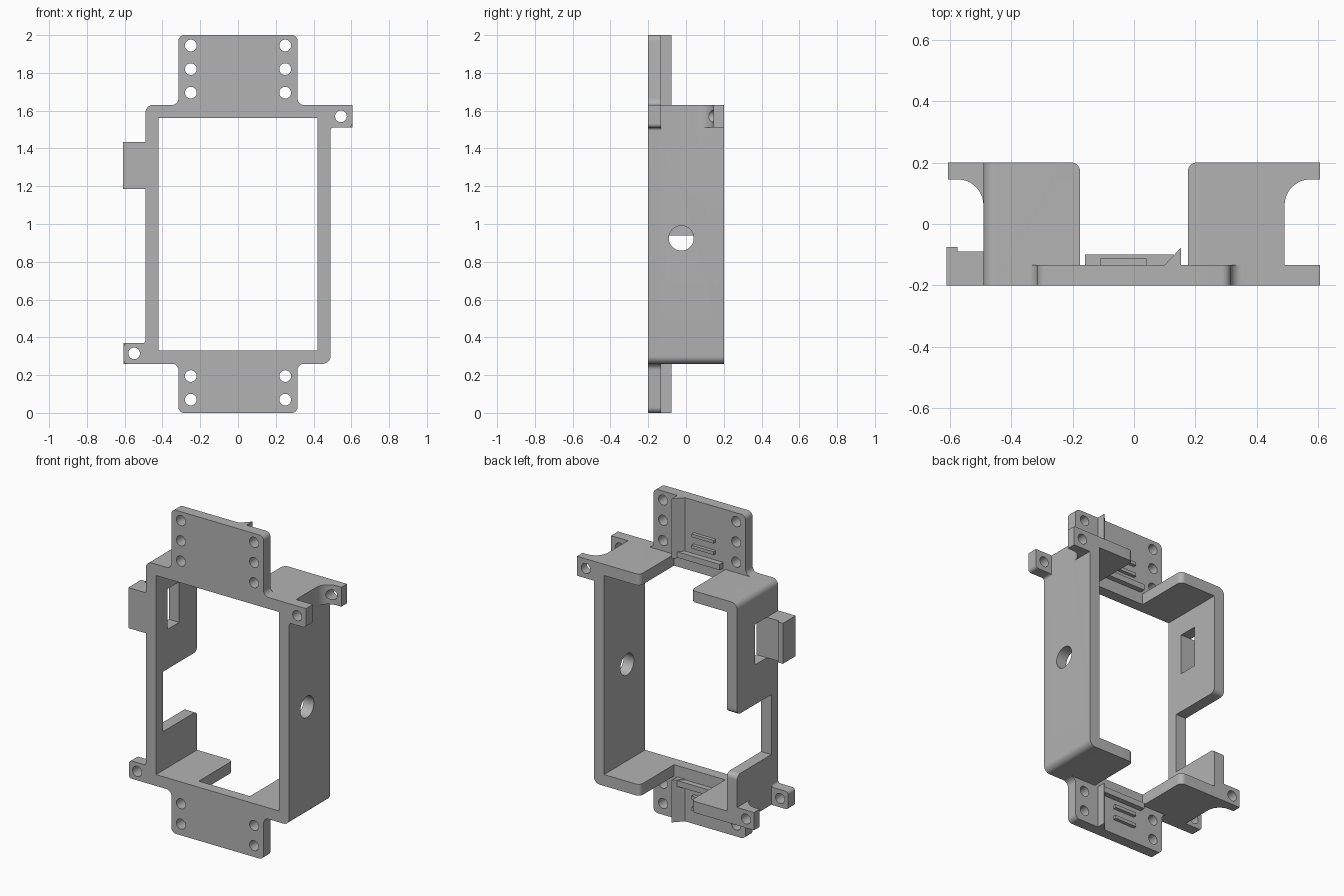
import bpy, bmesh, math
from mathutils import Vector

cube = bpy.data.objects.get("Cube")
if cube:
    bpy.data.objects.remove(cube)

grey = bpy.data.materials.new("plain_grey")
grey.use_nodes = True
GREY = (0.45, 0.45, 0.45, 1)
grey.diffuse_color = GREY
grey.node_tree.nodes["Principled BSDF"].inputs["Base Color"].default_value = GREY

FRONT, BACK, PLATE = -0.2, 0.2, -0.133   # depth of front face, back edge, plate rear


def rounded(corners, steps=8):
    """Right-angled outline with a fillet radius at each corner (u, v, r)."""
    pts = []
    for i, (u, v, r) in enumerate(corners):
        p = Vector((u, v))
        if not r:
            pts.append(p)
            continue
        a = (Vector(corners[i - 1][:2]) - p).normalized()
        b = (Vector(corners[(i + 1) % len(corners)][:2]) - p).normalized()
        c = p + r * (a + b)
        for k in range(steps + 1):
            t = math.pi / 2 * k / steps
            pts.append(c - r * (b * math.cos(t) + a * math.sin(t)))
    return pts


def extrude(name, pts, axis, lo, hi):
    """Prism from a 2D outline along the given axis."""
    place = {"x": lambda u, v, w: (w, u, v),
             "y": lambda u, v, w: (u, w, v),
             "z": lambda u, v, w: (u, v, w)}[axis]
    bm = bmesh.new()
    rings = [[bm.verts.new(place(p[0], p[1], w)) for p in pts] for w in (lo, hi)]
    bm.faces.new(rings[0])
    bm.faces.new(rings[1])
    for i in range(len(pts)):
        bm.faces.new((rings[0][i - 1], rings[0][i], rings[1][i], rings[1][i - 1]))
    bmesh.ops.recalc_face_normals(bm, faces=bm.faces)
    mesh = bpy.data.meshes.new(name)
    bm.to_mesh(mesh)
    bm.free()
    mesh.materials.append(grey)
    ob = bpy.data.objects.new(name, mesh)
    bpy.context.collection.objects.link(ob)
    return ob


def box(name, x0, x1, y0, y1, z0, z1):
    return extrude(name, [(x0, y0), (x1, y0), (x1, y1), (x0, y1)], "z", z0, z1)


def drill(u, v, r, axis, lo, hi, n=32):
    ring = [(u + r * math.cos(math.tau * k / n), v + r * math.sin(math.tau * k / n))
            for k in range(n)]
    return extrude("drill", ring, axis, lo, hi)


def boolean(ob, tool, operation):
    """Apply a boolean and discard the tool."""
    mod = ob.modifiers.new("bool", "BOOLEAN")
    mod.solver, mod.operation, mod.object = "EXACT", operation, tool
    bpy.context.view_layer.objects.active = ob
    bpy.ops.object.modifier_apply(modifier=mod.name)
    bpy.data.objects.remove(tool)


def smooth(ob):
    bpy.ops.object.select_all(action="DESELECT")
    ob.select_set(True)
    bpy.context.view_layer.objects.active = ob
    bpy.ops.object.shade_smooth_by_angle(angle=math.radians(30))


def notch(a, b, flip=False):
    """Slot open to the back, with rounded lips."""
    r, out = 0.03, 0.3
    pts = rounded([(a, PLATE, 0), (b, PLATE, 0), (b, BACK, r), (b + 0.06, BACK, 0),
                   (b + 0.06, out, 0), (a - 0.06, out, 0), (a - 0.06, BACK, 0), (a, BACK, r)])
    return pts


# Deep rectangular shell, two opposite corners rounded
shell = extrude("bracket_frame", rounded(
    [(-0.49, 0.26, 0), (0.49, 0.26, 0.04), (0.49, 1.63, 0), (-0.49, 1.63, 0.04)]),
    "y", FRONT, BACK)
boolean(shell, extrude("end_notch", notch(-0.175, 0.175), "z", 0.1, 1.8), "DIFFERENCE")
side = [(p[0], p[1]) for p in notch(0.57, 0.94)]
boolean(shell, extrude("side_notch", [(y, z) for z, y in side], "x", -0.6, -0.3), "DIFFERENCE")

# Front plate with mounting flanges and two ears
plate = extrude("front_plate", rounded([
    (-0.315, 0, 0.03), (0.315, 0, 0.03), (0.315, 0.26, 0.035), (0.49, 0.26, 0.04),
    (0.49, 1.51, 0.015), (0.605, 1.51, 0.02), (0.605, 1.63, 0), (0.315, 1.63, 0.035),
    (0.315, 2, 0.03), (-0.315, 2, 0.03), (-0.315, 1.63, 0.035), (-0.49, 1.63, 0.04),
    (-0.49, 0.37, 0.015), (-0.605, 0.37, 0.02), (-0.605, 0.26, 0.015), (-0.315, 0.26, 0.035)]),
    "y", FRONT, PLATE)
boolean(shell, plate, "UNION")

# Back ears with a large fillet into the wall
for s, z0, z1 in ((1, 1.51, 1.63), (-1, 0.26, 0.37)):
    ear = rounded([(0.45, BACK, 0), (0.605, BACK, 0), (0.605, 0.145, 0),
                   (0.49, 0.145, 0.083), (0.49, 0.04, 0), (0.45, 0.04, 0)], 12)
    boolean(shell, extrude("back_ear", [(s * p[0], p[1]) for p in ear], "z", z0, z1), "UNION")

# Side tab with a lip on its outer edge
tab = [(-0.61, FRONT), (-0.45, FRONT), (-0.45, -0.09), (-0.575, -0.09),
       (-0.575, -0.075), (-0.61, -0.075)]
boolean(shell, extrude("side_tab", tab, "z", 1.185, 1.435), "UNION")

# Main opening, side window, cable hole and screw holes
boolean(shell, box("opening", -0.42, 0.42, -0.3, 0.3, 0.33, 1.56), "DIFFERENCE")
boolean(shell, box("window", -0.55, -0.4, -0.09, 0.025, 1.185, 1.435), "DIFFERENCE")
boolean(shell, drill(-0.025, 0.925, 0.066, "x", 0.3, 0.6), "DIFFERENCE")
screws = [(s * 0.25, z) for s in (-1, 1) for z in (1.945, 1.82, 1.695, 0.195, 0.07)]
for x, z in screws + [(0.545, 1.57), (-0.55, 0.315)]:
    boolean(shell, drill(x, z, 0.031, "y", -0.3, 0.3), "DIFFERENCE")
smooth(shell)

# Latch wedge, stop bar and grip ribs behind each flange
ROOT = PLATE - 0.01
wedge = [(0.1, ROOT), (0.1, PLATE), (0.153, -0.077), (0.153, ROOT)]
for end, edge, tip, d in (("top", 1.63, 2, 1), ("bottom", 0.26, 0, -1)):
    extrude(end + "_latch_wedge", wedge, "z", min(edge, tip), max(edge, tip))
    for part, x0, x1, y, offset, h in (("stop_bar", -0.16, 0.13, -0.1, 0.022, 0.036),
                                       ("lower_rib", -0.11, 0.04, -0.112, 0.09, 0.02),
                                       ("upper_rib", -0.11, 0.04, -0.112, 0.16, 0.02)):
        z = edge + d * offset
        box(end + "_" + part, x0, x1, ROOT, y, z - h / 2, z + h / 2)
